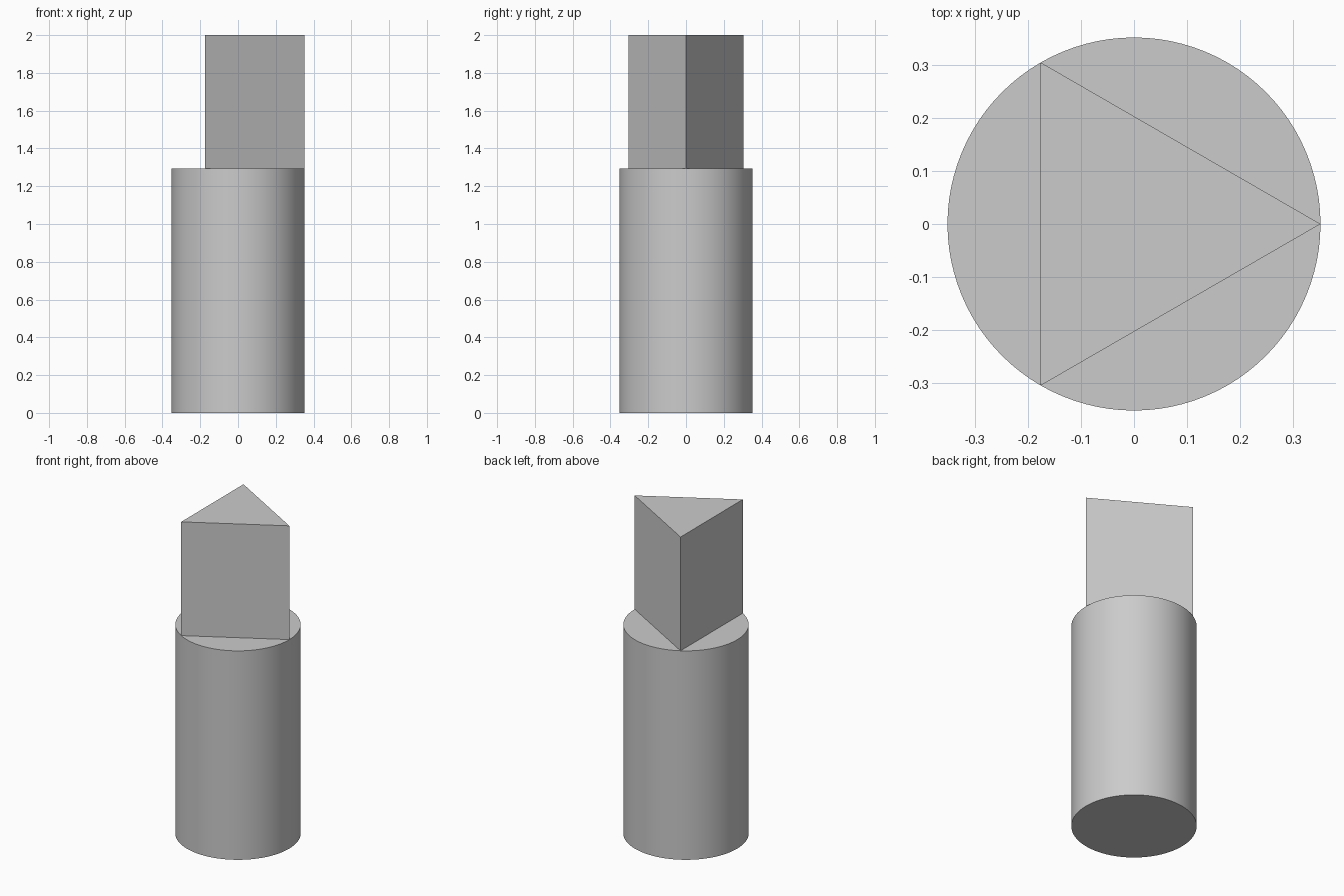
import bpy, bmesh
from math import cos, sin, tau, radians

if "Cube" in bpy.data.objects:
    bpy.data.objects.remove(bpy.data.objects["Cube"], do_unlink=True)

RADIUS = 0.352
SHOULDER = 1.295
TOP = 2.0

# One plain grey for the whole piece
grey = bpy.data.materials.new("light grey")
grey.use_nodes = True
colour = (0.6, 0.6, 0.6, 1)
grey.diffuse_color = colour
grey.node_tree.nodes["Principled BSDF"].inputs["Base Color"].default_value = colour


def prism(name, sides, bottom, top):
    """Upright regular prism with its first corner on +x."""
    bm = bmesh.new()
    ring = [bm.verts.new((RADIUS * cos(tau * i / sides), RADIUS * sin(tau * i / sides), bottom))
            for i in range(sides)]
    base = bm.faces.new(ring)
    result = bmesh.ops.extrude_face_region(bm, geom=[base], use_keep_orig=True)
    raised = [g for g in result["geom"] if isinstance(g, bmesh.types.BMVert)]
    bmesh.ops.translate(bm, verts=raised, vec=(0, 0, top - bottom))
    bmesh.ops.recalc_face_normals(bm, faces=bm.faces)
    mesh = bpy.data.meshes.new(name)
    bm.to_mesh(mesh)
    bm.free()
    mesh.materials.append(grey)
    obj = bpy.data.objects.new(name, mesh)
    bpy.context.collection.objects.link(obj)
    return obj


# Round lower body, smooth around the side with crisp rims
body = prism("round_body", 96, 0, SHOULDER)
bpy.ops.object.select_all(action="DESELECT")
body.select_set(True)
bpy.context.view_layer.objects.active = body
bpy.ops.object.shade_smooth_by_angle(angle=radians(30))

# Flat-sided triangular upper part, corners touching the rim
prism("triangular_top", 3, SHOULDER, TOP)
